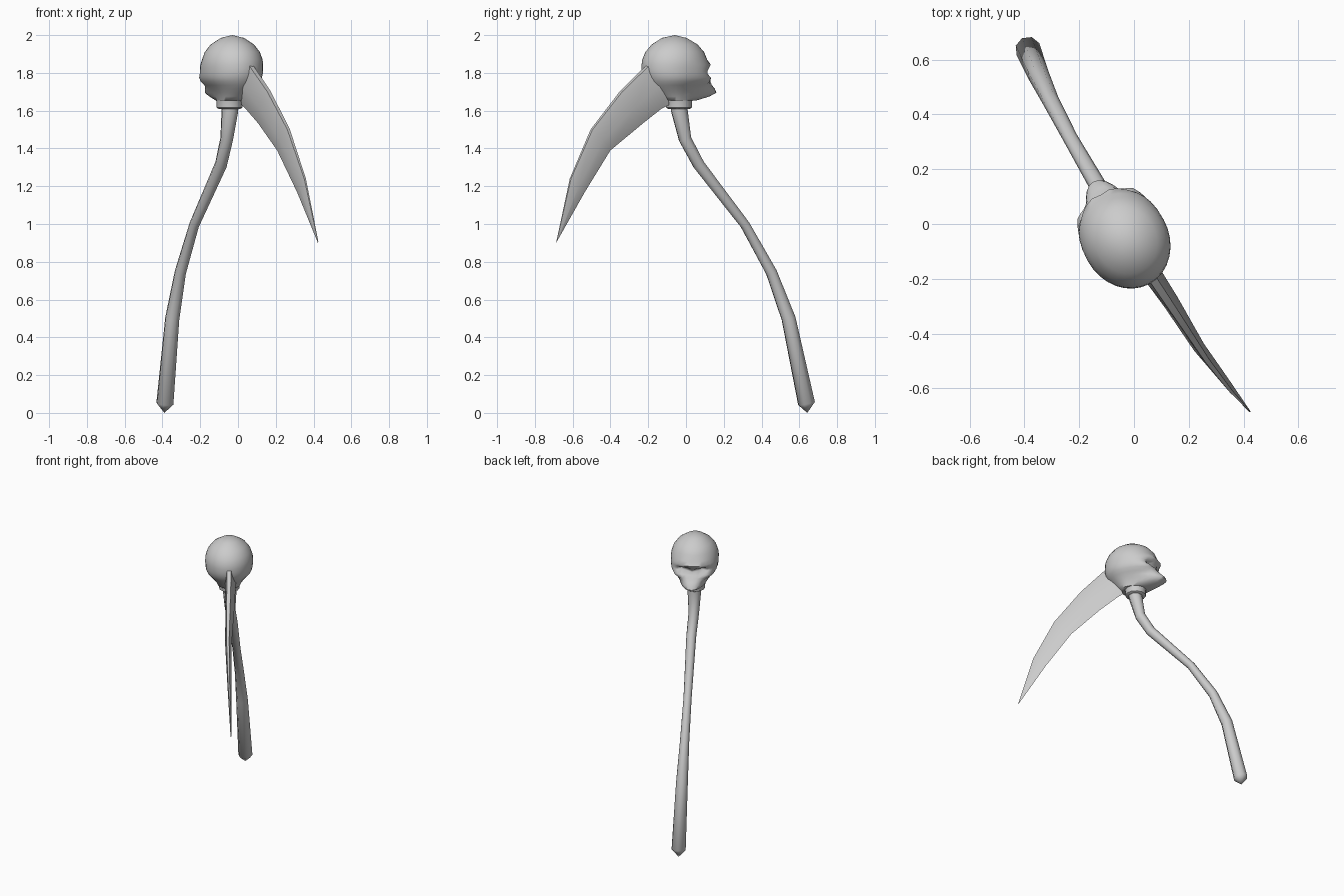
import bpy, bmesh, math
from mathutils import Vector

if "Cube" in bpy.data.objects:
    bpy.data.objects.remove(bpy.data.objects["Cube"])

bone = bpy.data.materials.new("bone_grey")
bone.diffuse_color = (0.6, 0.6, 0.6, 1)
bone.use_nodes = True
bone.node_tree.nodes["Principled BSDF"].inputs["Base Color"].default_value = bone.diffuse_color

FACE = Vector((-0.48, 0.877, 0))      # direction the skull looks
SIDE = Vector((0.877, 0.48, 0))
CENTRE = Vector((-0.03, -0.06, 0))


def loft(name, rings, start=None, end=None, angle=50):
    """Skin equal-sized rings, closing each end with a point or a flat cap."""
    bm = bmesh.new()
    loops = [[bm.verts.new(p) for p in ring] for ring in rings]
    n = len(loops[0])
    for a, b in zip(loops, loops[1:]):
        for i in range(n):
            j = (i + 1) % n
            bm.faces.new((a[i], a[j], b[j], b[i]))
    for loop, tip in ((loops[0], start), (loops[-1], end)):
        if tip is None:
            bm.faces.new(loop)
        else:
            t = bm.verts.new(tip)
            for i in range(n):
                bm.faces.new((loop[i], loop[(i + 1) % n], t))
    bmesh.ops.recalc_face_normals(bm, faces=bm.faces)
    mesh = bpy.data.meshes.new(name)
    bm.to_mesh(mesh)
    bm.free()
    mesh.materials.append(bone)
    ob = bpy.data.objects.new(name, mesh)
    bpy.context.collection.objects.link(ob)
    bpy.ops.object.select_all(action='DESELECT')
    ob.select_set(True)
    bpy.context.view_layer.objects.active = ob
    bpy.ops.object.shade_smooth_by_angle(angle=math.radians(angle))
    return ob


# Crooked handle: x, y, z, radius
path = [(-0.387, 0.638, 0.05, 0.047), (-0.348, 0.543, 0.50, 0.039),
        (-0.305, 0.452, 0.745, 0.031), (-0.232, 0.313, 0.995, 0.027),
        (-0.090, 0.067, 1.315, 0.033), (-0.060, -0.005, 1.45, 0.035),
        (-0.043, -0.035, 1.60, 0.046), (-0.043, -0.035, 1.66, 0.048)]
pts = [Vector(p[:3]) for p in path]
rings = []
for i, p in enumerate(pts):
    t = (pts[min(i + 1, len(pts) - 1)] - pts[max(i - 1, 0)]).normalized()
    u = (SIDE - t * SIDE.dot(t)).normalized()
    v = t.cross(u)
    r = path[i][3]
    rings.append([p + r * (u * math.cos(a) + v * math.sin(a))
                  for a in (math.tau * k / 8 for k in range(8))])
loft("handle", rings, start=(-0.39, 0.642, 0.0), angle=55)

# Collar under the skull
rings = [[Vector((-0.045 + r * math.cos(a), -0.037 + r * math.sin(a), z))
          for a in (math.tau * k / 12 for k in range(12))]
         for z, r in ((1.61, 0.058), (1.616, 0.068), (1.65, 0.07), (1.69, 0.08))]
loft("collar", rings, angle=40)

# Blade: outer edge point, inner edge point, half thickness
stations = [((0.04, -0.15, 1.84), (0.02, -0.09, 1.63), 0.036),
            ((0.068, -0.20, 1.842), (0.04, -0.13, 1.61), 0.036),
            ((0.165, -0.345, 1.70), (0.105, -0.225, 1.535), 0.030),
            ((0.268, -0.50, 1.50), (0.207, -0.40, 1.39), 0.022),
            ((0.355, -0.612, 1.24), (0.312, -0.535, 1.17), 0.014),
            ((0.424, -0.685, 0.91), (0.419, -0.682, 0.91), 0.003)]
flat = Vector((0.8, 0.6, 0))
rings = []
for o, n, t in stations:
    o, n = Vector(o), Vector(n)
    ridge = o.lerp(n, 0.5)
    rings.append([o + flat * t * 0.4, ridge + flat * t, n,
                  ridge - flat * t, o - flat * t * 0.4])
loft("blade", rings, end=(0.424, -0.687, 0.893), angle=35)

# Skull: height, back reach, front reach, half width, squareness
profile = [(1.985, .07, .065, .06, 1), (1.95, .125, .125, .112, 1),
           (1.91, .16, .16, .142, 1), (1.87, .177, .177, .155, 1),
           (1.845, .18, .185, .158, .92), (1.825, .181, .183, .158, .85),
           (1.81, .18, .178, .157, .8), (1.795, .178, .176, .156, .78),
           (1.775, .172, .182, .152, .8), (1.755, .162, .195, .143, .88),
           (1.735, .148, .215, .125, .95), (1.715, .13, .235, .108, .95),
           (1.695, .11, .245, .094, .95), (1.675, .09, .205, .082, 1),
           (1.655, .07, .13, .074, 1)]
# Sculpting dabs on the face: side offset, height, side size, height size, push
dabs = [(0.062, 1.803, 0.034, 0.016, -0.050),   # eye sockets
        (0.045, 1.842, 0.050, 0.014, 0.012),    # brow ridges
        (0.115, 1.768, 0.030, 0.018, 0.020),    # cheekbones
        (0.085, 1.725, 0.025, 0.018, -0.022)]   # hollow cheeks
SEG = 32
rings = []
for z, back, front, wide, sq in profile:
    ring = []
    for k in range(SEG):
        a = math.tau * k / SEG
        c, s = math.cos(a), math.sin(a)
        p = sq if c > 0 else 1
        f = math.copysign(abs(c) ** p, c) * (front if c > 0 else back)
        w = math.copysign(abs(s) ** p, s) * wide
        if c > 0.05:
            for dw, dz, sw, sz, push in dabs:
                f += push * math.exp(-((abs(w) - dw) / sw) ** 2 - ((z - dz) / sz) ** 2)
        ring.append(CENTRE + FACE * f + SIDE * w + Vector((0, 0, z)))
    rings.append(ring)
loft("skull", rings, start=CENTRE + Vector((0, 0, 2.0)), angle=60)
